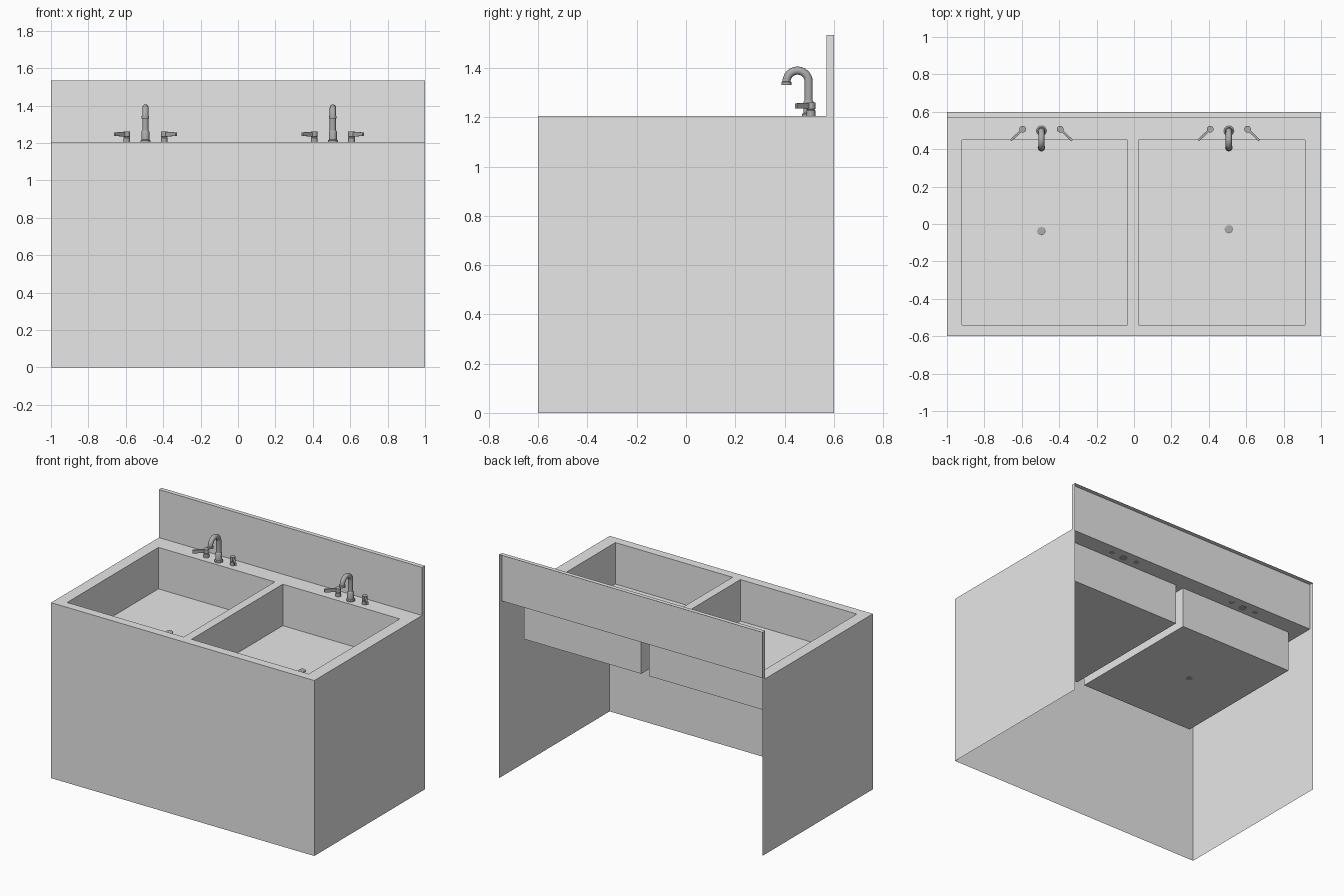
import bpy, bmesh, math
from mathutils import Vector

if "Cube" in bpy.data.objects:
    bpy.data.objects.remove(bpy.data.objects["Cube"])


def material(name, v):
    m = bpy.data.materials.new(name)
    m.diffuse_color = (v, v, v, 1)
    m.use_nodes = True
    m.node_tree.nodes["Principled BSDF"].inputs["Base Color"].default_value = m.diffuse_color
    return m


STEEL = material("pale_steel", 0.8)
METAL = material("grey_metal", 0.42)


def finish(bm, name, mat, smooth=False):
    me = bpy.data.meshes.new(name)
    bm.to_mesh(me)
    bm.free()
    ob = bpy.data.objects.new(name, me)
    bpy.context.collection.objects.link(ob)
    me.materials.append(mat)
    if smooth:
        bpy.ops.object.select_all(action='DESELECT')
        ob.select_set(True)
        bpy.context.view_layer.objects.active = ob
        bpy.ops.object.shade_smooth_by_angle(angle=math.radians(40))
    return ob


def shell(name, lo, hi, missing, inward=False):
    """Thin box shell; faces whose outward direction is in 'missing' stay open."""
    bm = bmesh.new()
    bmesh.ops.create_cube(bm, size=1)
    bm.normal_update()
    drop = [f for f in bm.faces
            if any(f.normal.dot(Vector(d)) > 0.9 for d in missing)]
    bmesh.ops.delete(bm, geom=drop, context='FACES')
    for v in bm.verts:
        v.co = [l + (c + 0.5) * (h - l) for c, l, h in zip(v.co, lo, hi)]
    if inward:
        bmesh.ops.reverse_faces(bm, faces=bm.faces[:])
    return finish(bm, name, STEEL)


def lathe(bm, x, y, profile, n=20):
    """Round turned body from (radius, height) pairs, capped at both ends."""
    rings = [[bm.verts.new((x + r * math.cos(2 * math.pi * i / n),
                            y + r * math.sin(2 * math.pi * i / n), z))
              for i in range(n)] for r, z in profile]
    for a, b in zip(rings, rings[1:]):
        for i in range(n):
            j = (i + 1) % n
            bm.faces.new((a[i], a[j], b[j], b[i]))
    bm.faces.new(rings[0][::-1])
    bm.faces.new(rings[-1])


def pipe(bm, x, path, n=16):
    """Tube along (y, z, tangent angle, radius) stations in a plane of constant x."""
    rings = []
    for y, z, t, r in path:
        side = Vector((0, math.sin(t), -math.cos(t)))
        rings.append([bm.verts.new(Vector((x, y, z))
                      + r * math.cos(2 * math.pi * i / n) * Vector((1, 0, 0))
                      + r * math.sin(2 * math.pi * i / n) * side) for i in range(n)])
    for a, b in zip(rings, rings[1:]):
        for i in range(n):
            j = (i + 1) % n
            bm.faces.new((a[i], a[j], b[j], b[i]))
    bm.faces.new(rings[0][::-1])
    bm.faces.new(rings[-1])
    bmesh.ops.recalc_face_normals(bm, faces=bm.faces[:])


UP, DOWN, BACK = (0, 0, 1), (0, 0, -1), (0, 1, 0)
TOP, FLOOR = 1.205, 0.92

# Cabinet: front and two sides, open at the back and below
shell("cabinet_panels", (-1, -0.6, 0), (1, 0.6, TOP), (UP, DOWN, BACK))
# Backsplash: front, top and ends, open at the back
shell("backsplash", (-1, 0.57, TOP), (1, 0.6, 1.535), (BACK, DOWN))

# Countertop with two basin openings
xs = (-1, -0.92, -0.035, 0.025, 0.915, 1)
ys = (-0.6, -0.54, 0.45, 0.57)
bm = bmesh.new()
grid = [[bm.verts.new((x, y, TOP)) for y in ys] for x in xs]
for i in range(5):
    for j in range(3):
        if not (i in (1, 3) and j == 1):
            bm.faces.new((grid[i][j], grid[i + 1][j], grid[i + 1][j + 1], grid[i][j + 1]))
finish(bm, "countertop", STEEL)

for side, x0, x1, cx, dy in (("left", xs[1], xs[2], -0.495, -0.037),
                             ("right", xs[3], xs[4], 0.507, -0.027)):
    # Basin and its drain
    shell(side + "_basin", (x0, ys[1], FLOOR), (x1, ys[2], TOP), (UP,), True)
    bm = bmesh.new()
    lathe(bm, cx, dy, [(0.024, FLOOR - 0.001), (0.024, FLOOR + 0.005), (0.018, FLOOR + 0.008)], 8)
    finish(bm, side + "_drain", METAL)

    # Faucet base
    fy = 0.498
    bm = bmesh.new()
    lathe(bm, cx, fy, [(0.027, TOP - 0.002), (0.027, TOP + 0.008), (0.021, TOP + 0.013),
                       (0.021, 1.262), (0.017, 1.268)])
    finish(bm, side + "_faucet_base", METAL, True)

    # Gooseneck spout
    R, r, zc = 0.045, 0.0165, 1.345
    path = [(fy, 1.26, math.pi / 2, r)]
    for k in range(13):
        a = math.pi * k / 12
        path.append((fy - R + R * math.cos(a), zc + R * math.sin(a), a + math.pi / 2, r))
    tip = fy - 2 * R
    path += [(tip, 1.344, 1.5 * math.pi, 0.02), (tip, 1.331, 1.5 * math.pi, 0.02)]
    bm = bmesh.new()
    pipe(bm, cx, path)
    finish(bm, side + "_spout", METAL, True)

    # Two handles with levers pointing outward and forward
    for s, hand in ((-1, "left"), (1, "right")):
        hx, hy = cx + s * 0.1, 0.507
        bm = bmesh.new()
        lathe(bm, hx, hy, [(0.018, TOP - 0.001), (0.018, 1.228), (0.015, 1.231),
                           (0.018, 1.234), (0.018, 1.261)], 16)
        finish(bm, f"{side}_{hand}_handle", METAL, True)
        bm = bmesh.new()
        bmesh.ops.create_cube(bm, size=1)
        d = Vector((s, -0.95, 0)).normalized()
        n = Vector((-d.y, d.x, 0))
        for v in bm.verts:
            u = v.co.x + 0.5
            v.co = (Vector((hx, hy, 1.247)) + d * (0.088 * u) + n * (v.co.y * 0.012)
                    + Vector((0, 0, v.co.z * (0.024 - 0.004 * u))))
        bmesh.ops.recalc_face_normals(bm, faces=bm.faces[:])
        finish(bm, f"{side}_{hand}_lever", METAL)
